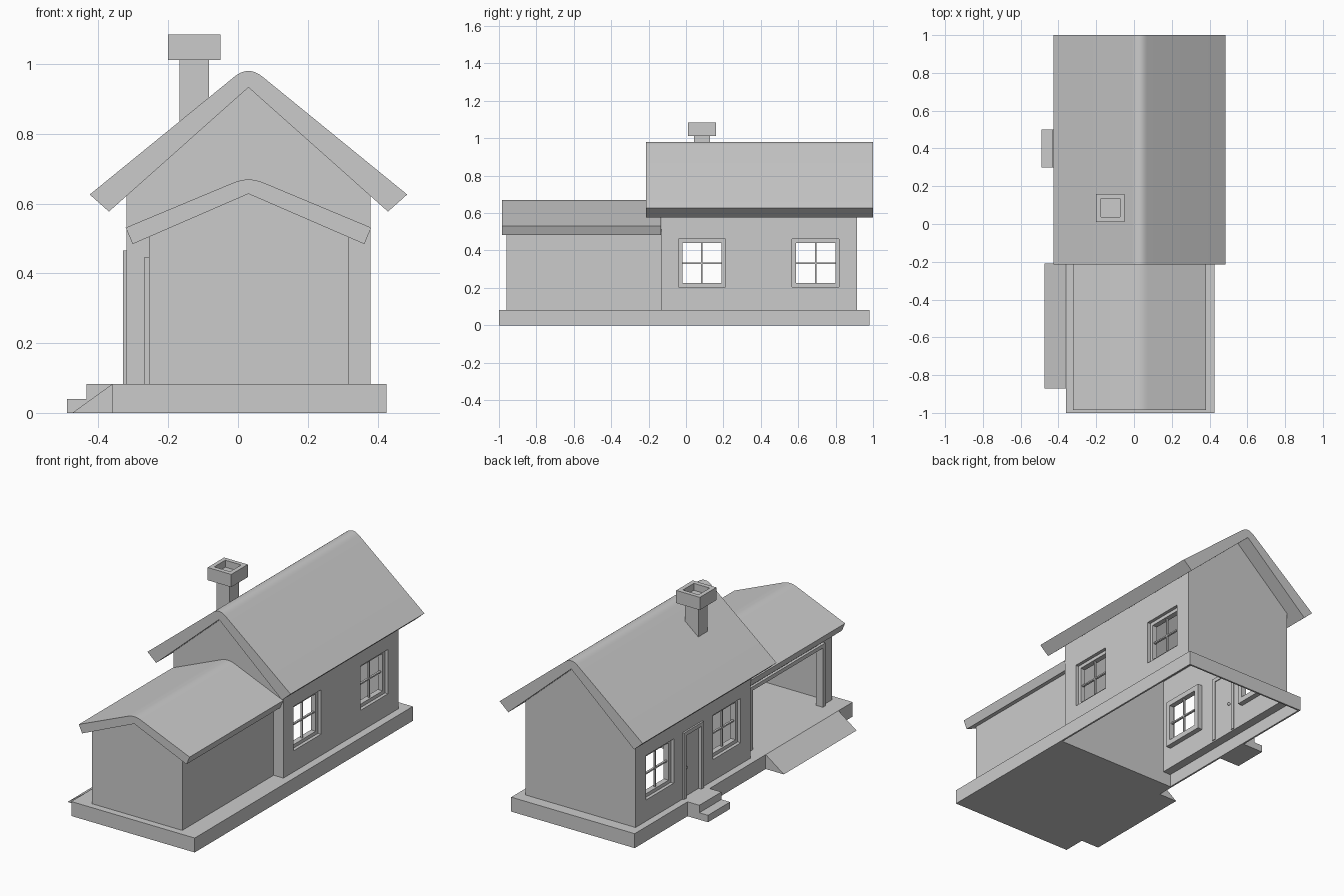
import bpy, bmesh, math

if "Cube" in bpy.data.objects:
    bpy.data.objects.remove(bpy.data.objects["Cube"])

grey = bpy.data.materials.new("plain_grey")
grey.diffuse_color = (0.6, 0.6, 0.6, 1)
grey.use_nodes = True
grey.node_tree.nodes["Principled BSDF"].inputs["Base Color"].default_value = grey.diffuse_color


def finish(bm, name, smooth=False):
    bmesh.ops.recalc_face_normals(bm, faces=bm.faces)
    mesh = bpy.data.meshes.new(name)
    bm.to_mesh(mesh)
    bm.free()
    mesh.materials.append(grey)
    ob = bpy.data.objects.new(name, mesh)
    bpy.context.collection.objects.link(ob)
    if smooth:
        bpy.ops.object.select_all(action='DESELECT')
        ob.select_set(True)
        bpy.context.view_layer.objects.active = ob
        bpy.ops.object.shade_smooth_by_angle(angle=math.radians(30))
    return ob


def boxes(name, *specs):
    """Each spec is (x0, x1, y0, y1, z0, z1)."""
    bm = bmesh.new()
    for x0, x1, y0, y1, z0, z1 in specs:
        vs = bmesh.ops.create_cube(bm, size=1)["verts"]
        for v in vs:
            v.co = (x1 if v.co.x > 0 else x0,
                    y1 if v.co.y > 0 else y0,
                    z1 if v.co.z > 0 else z0)
    return finish(bm, name)


def extrude_y(name, profile, y0, y1, smooth=False):
    """Sweep an (x, z) outline along y."""
    bm = bmesh.new()
    f = bm.faces.new([bm.verts.new((x, y0, z)) for x, z in profile])
    r = bmesh.ops.extrude_face_region(bm, geom=[f])
    for v in r["geom"]:
        if isinstance(v, bmesh.types.BMVert):
            v.co.y = y1
    return finish(bm, name, smooth)


def cut(ob, *specs):
    """Cut box shaped holes out of a part."""
    for s in specs:
        cutter = boxes("cutter", s)
        cutter.hide_render = True
        m = ob.modifiers.new("hole", 'BOOLEAN')
        m.operation = 'DIFFERENCE'
        m.solver = 'EXACT'
        m.object = cutter
        bpy.ops.object.select_all(action='DESELECT')
        bpy.context.view_layer.objects.active = ob
        ob.select_set(True)
        bpy.ops.object.modifier_apply(modifier=m.name)
        bpy.data.objects.remove(cutter, do_unlink=True)


CX = 0.03      # ridge line
FLOOR = 0.083  # top of the base


def roof(name, eave_out, eave_in, tangent, apex_in, y0, y1):
    """Gable slab with a rounded ridge, mirrored about the ridge line."""
    slope = (tangent[1] - eave_out[1]) / (eave_out[0] - tangent[0])
    ctrl = tangent[1] + tangent[0] * slope
    pts = [(-eave_in[0], eave_in[1]), (-eave_out[0], eave_out[1])]
    n = 8
    for i in range(n + 1):
        t = i / n
        x = tangent[0] * (2 * t - 1)
        z = tangent[1] * ((1 - t) ** 2 + t ** 2) + ctrl * 2 * t * (1 - t)
        pts.append((x, z))
    pts += [eave_out, eave_in, (0, apex_in)]
    return extrude_y(name, [(CX + x, z) for x, z in pts], y0, y1, True)


# Base, hollow and open below the house, with ramp and steps
base = boxes("base", (-0.36, 0.425, -1, 0.98, 0, FLOOR))
cut(base, (-0.35, 0.415, -0.11, 0.97, -0.1, 0.075),
    (-0.30, 0.36, -0.11, 0.895, -0.1, 0.2))
extrude_y("ramp", [(-0.475, 0), (-0.36, 0), (-0.36, FLOOR)], -0.87, -0.21)
boxes("entry_steps", (-0.49, -0.36, 0.30, 0.50, 0, 0.04),
      (-0.435, -0.36, 0.30, 0.50, 0.04, FLOOR))


def gable_walls(name, x0, x1, eave, apex, y0, y1):
    return extrude_y(name, [(x0, FLOOR), (x1, FLOOR), (x1, eave),
                            (CX, apex), (x0, eave)], y0, y1)


# House walls with window and door openings
WY = (0.085, 0.693)
WZ = 0.3325
walls = gable_walls("house_walls", -0.32, 0.38, 0.622, 0.935, -0.13, 0.915)
cut(walls, (-0.30, 0.36, -0.11, 0.895, -0.1, 1.1),
    *[(-0.5, 0.5, y - 0.125, y + 0.125, WZ - 0.1275, WZ + 0.1275) for y in WY],
    (-0.5, -0.2, 0.33, 0.47, 0.05, 0.445))

# Garage walls with an open side
garage = gable_walls("garage_walls", -0.255, 0.318, 0.505, 0.63, -0.96, -0.125)
cut(garage, (-0.235, 0.298, -0.94, 0, -0.1, 1.1),
    (-0.5, -0.1, -0.86, -0.22, 0.05, 0.425))

# Roofs
roof("house_roof", (0.455, 0.626), (0.40, 0.577), (0.04, 0.964), 0.933, -0.215, 1.0)
roof("garage_roof", (0.352, 0.531), (0.332, 0.484), (0.043, 0.66), 0.628, -0.985, -0.135)

# Windows: recessed frame with crossed glazing bars
for side, wall_x in (("left", -0.32), ("right", 0.38)):
    s = 1 if wall_x < 0 else -1

    def span(a, b):
        return sorted((wall_x + s * a, wall_x + s * b))
    for i, y in enumerate(WY):
        d = span(0.019, 0.05)
        b = span(0.028, 0.040)
        boxes(f"{side}_window_{i + 1}",
              (*d, y - 0.135, y - 0.105, WZ - 0.1375, WZ + 0.1375),
              (*d, y + 0.105, y + 0.135, WZ - 0.1375, WZ + 0.1375),
              (*d, y - 0.105, y + 0.105, WZ - 0.1375, WZ - 0.1075),
              (*d, y - 0.105, y + 0.105, WZ + 0.1075, WZ + 0.1375),
              (*b, y - 0.004, y + 0.004, WZ - 0.1075, WZ + 0.1075),
              (*b, y - 0.105, y + 0.105, WZ - 0.004, WZ + 0.004))


def door_frame(name, x0, x1, y0, y1, top, w):
    boxes(name, (x0, x1, y0, y0 + w, FLOOR, top),
          (x0, x1, y1 - w, y1, FLOOR, top),
          (x0, x1, y0 + w, y1 - w, top - w, top))


# Entry door and garage opening trim
door_frame("door_frame", -0.33, -0.295, 0.31, 0.49, 0.465, 0.022)
boxes("door", (-0.312, -0.300, 0.33, 0.47, FLOOR, 0.445))
door_frame("garage_opening_frame", -0.27, -0.225, -0.88, -0.20, 0.445, 0.022)
bm = bmesh.new()
for x in (-0.317, -0.295):
    vs = bmesh.ops.create_uvsphere(bm, u_segments=12, v_segments=8, radius=0.008)["verts"]
    bmesh.ops.translate(bm, verts=vs, vec=(x, 0.452, 0.25))
finish(bm, "door_knobs", True)

# Chimney with a recessed opening in its cap
boxes("chimney_shaft", (-0.167, -0.083, 0.043, 0.127, 0.825, 1.012))
cap = boxes("chimney_cap", (-0.20, -0.05, 0.01, 0.16, 1.012, 1.085))
cut(cap, (-0.176, -0.075, 0.036, 0.136, 1.045, 1.2))
